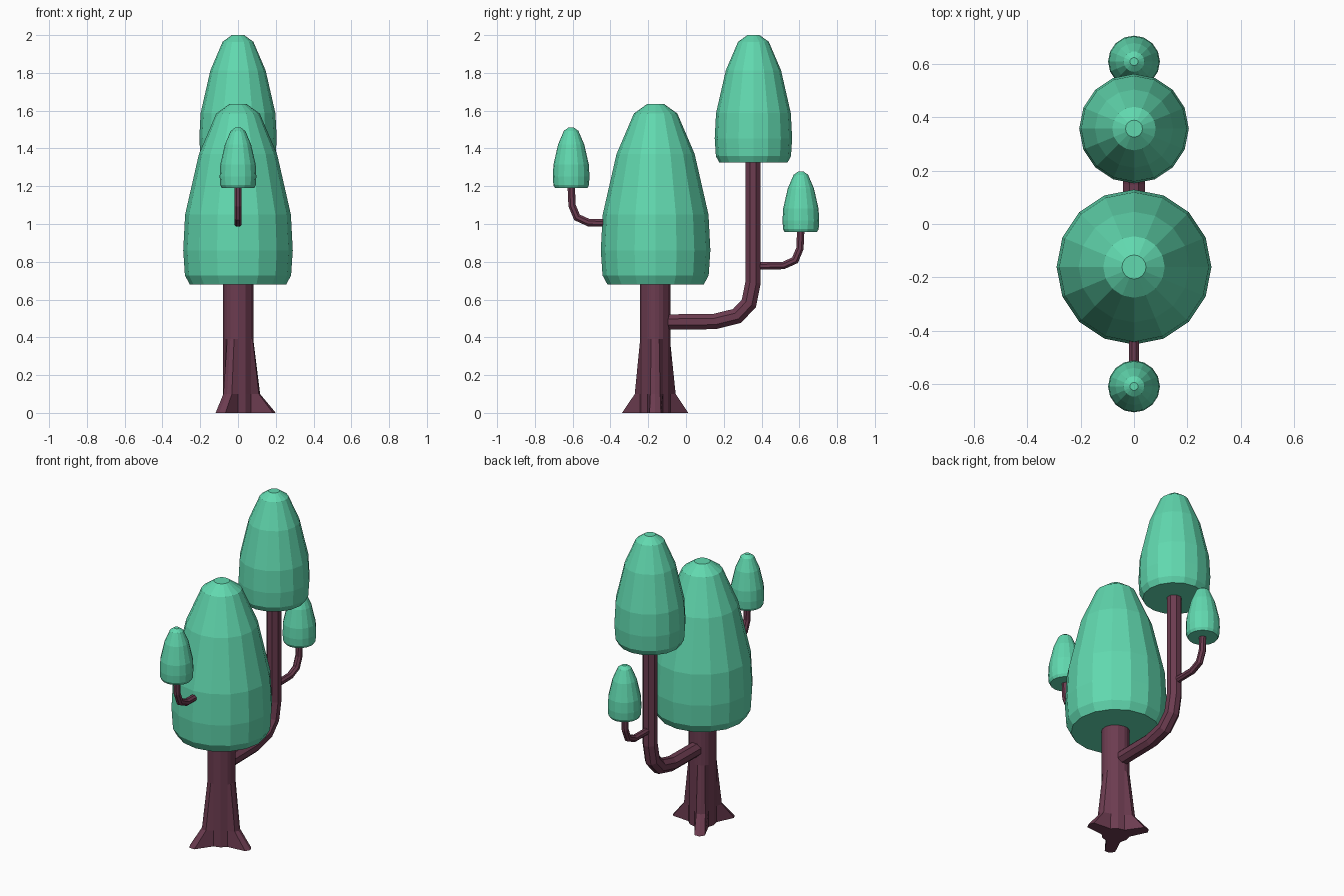
import bpy, bmesh, math
from mathutils import Vector

if "Cube" in bpy.data.objects:
    bpy.data.objects.remove(bpy.data.objects["Cube"])


def material(name, rgb):
    m = bpy.data.materials.new(name)
    m.diffuse_color = (*rgb, 1)
    m.use_nodes = True
    m.node_tree.nodes["Principled BSDF"].inputs["Base Color"].default_value = m.diffuse_color
    return m


LEAF = material("leaf_green", (0.12, 0.69, 0.43))
BARK = material("bark_plum", (0.15, 0.045, 0.08))


def loft(name, rings, mat):
    """Skin equal-length rings of points and cap both ends, flat shaded."""
    bm = bmesh.new()
    rows = [[bm.verts.new(p) for p in ring] for ring in rings]
    n = len(rows[0])
    for a, b in zip(rows, rows[1:]):
        for i in range(n):
            j = (i + 1) % n
            bm.faces.new((a[i], a[j], b[j], b[i]))
    bm.faces.new(rows[0])
    bm.faces.new(rows[-1])
    bmesh.ops.recalc_face_normals(bm, faces=bm.faces)
    me = bpy.data.meshes.new(name)
    bm.to_mesh(me)
    bm.free()
    me.materials.append(mat)
    ob = bpy.data.objects.new(name, me)
    bpy.context.collection.objects.link(ob)
    return ob


# Crowns: one bullet profile (radius, height), scaled per crown
PROFILE = [(0.255, 0), (0.281, 0.048), (0.29, 0.18), (0.28, 0.37),
           (0.207, 0.69), (0.115, 0.905), (0.045, 0.955)]


def crown(name, y, z, s):
    ang = [math.tau * i / 16 for i in range(16)]
    loft(name, [[(r * s * math.cos(a), y + r * s * math.sin(a), z + h * s)
                 for a in ang] for r, h in PROFILE], LEAF)


crown("main_crown", -0.161, 0.68, 1.0)
crown("tall_crown", 0.357, 1.325, 0.707)
crown("small_front_crown", -0.608, 1.19, 0.335)
crown("small_back_crown", 0.608, 0.957, 0.335)


# Branches: octagonal tubes following a path in the y-z plane
def branch(name, path, r):
    pts = [Vector((0, y, z)) for y, z in path]
    X = Vector((1, 0, 0))
    rings = []
    for i, p in enumerate(pts):
        d_in = (p - pts[i - 1] if i else pts[1] - p).normalized()
        d_out = (pts[i + 1] - p if i < len(pts) - 1 else d_in).normalized()
        t = (d_in + d_out).normalized()
        side = t.cross(X) / t.dot(d_in)
        rings.append([p + r * (X * math.cos(a) + side * math.sin(a))
                      for a in (math.tau * (k + 0.5) / 8 for k in range(8))])
    loft(name, rings, BARK)


branch("main_branch", [(-0.16, 0.48), (0.153, 0.484), (0.27, 0.513),
                       (0.333, 0.58), (0.355, 0.69), (0.355, 1.36)], 0.044)
TWIG = [(0.36, 0), (0.515, 0.002), (0.577, 0.03), (0.603, 0.092), (0.608, 0.2)]
branch("small_back_branch", [(y, z + 0.778) for y, z in TWIG], 0.021)
branch("small_front_branch", [(-y, z + 1.005) for y, z in TWIG], 0.021)


# Trunk: round above, spreading into three roots at the ground
def trunk_ring(z, tip, corner, half, shoulder):
    ring = []
    for k in range(3):
        a = math.tau * k / 3
        c, s = math.cos(a), math.sin(a)
        for u, v in ((shoulder, -0.04), (corner, -half), (tip, 0),
                     (corner, half), (shoulder, 0.04), (0.04, 0.069)):
            ring.append((u * c - v * s, -0.163 + u * s + v * c, z))
    return ring


loft("trunk_with_roots", [trunk_ring(0, 0.2, 0.185, 0.03, 0.07),
                          trunk_ring(0.1, 0.117, 0.11, 0.026, 0.069),
                          trunk_ring(0.39, 0.081, 0.078, 0.021, 0.069),
                          trunk_ring(0.76, 0.081, 0.078, 0.021, 0.069)], BARK)
